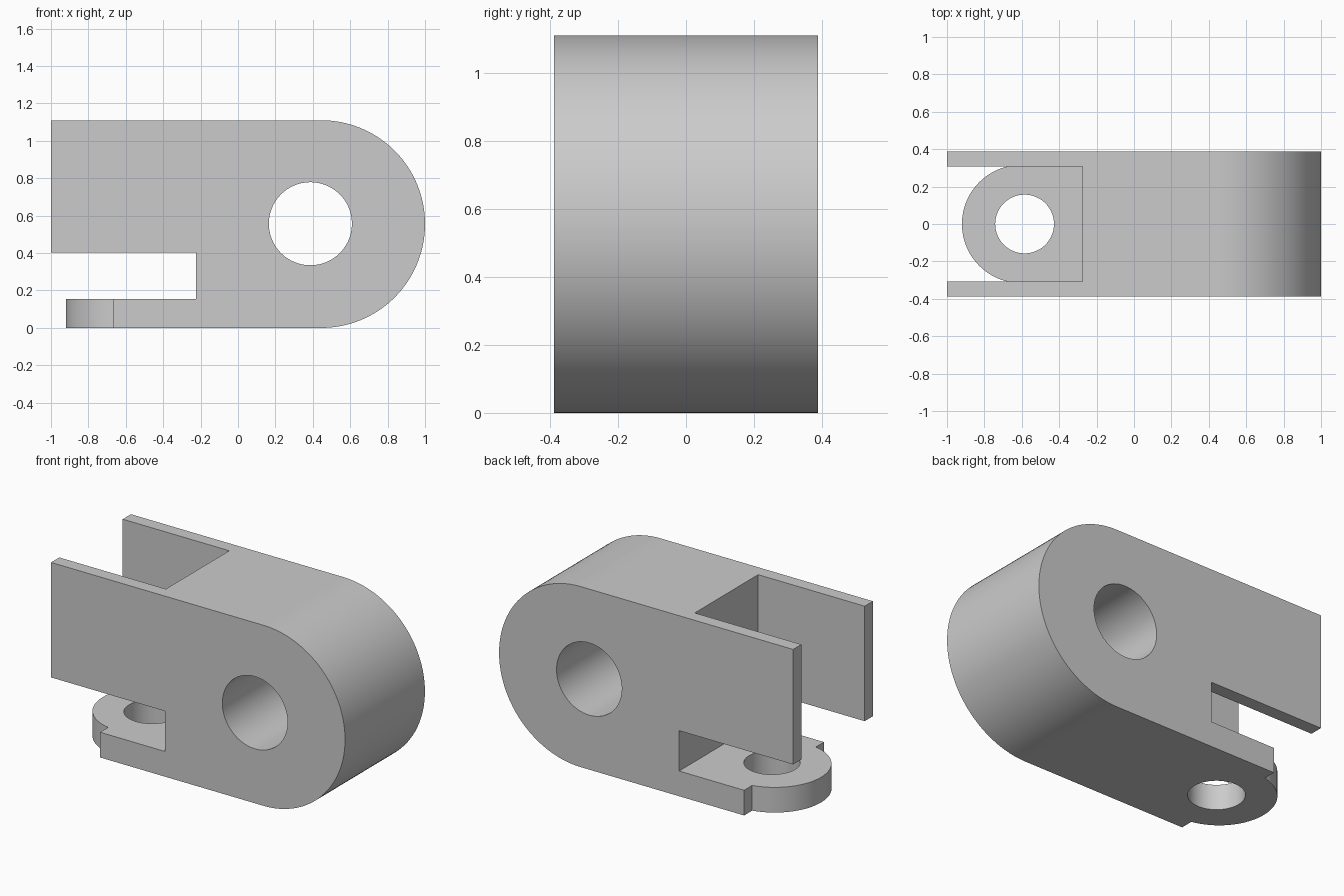
import bpy, bmesh
from math import radians, sin, cos, pi
from mathutils import Matrix

if "Cube" in bpy.data.objects:
    bpy.data.objects.remove(bpy.data.objects["Cube"], do_unlink=True)

HEIGHT, HALF_WIDTH = 1.11, 0.388
RADIUS = HEIGHT / 2
TAB_TOP, SLOT_TOP = 0.155, 0.403

grey = bpy.data.materials.new("light_grey")
grey.use_nodes = True
colour = (0.6, 0.6, 0.6, 1)
grey.diffuse_color = colour
grey.node_tree.nodes["Principled BSDF"].inputs["Base Color"].default_value = colour


def make_object(name, bm):
    bmesh.ops.recalc_face_normals(bm, faces=bm.faces)
    mesh = bpy.data.meshes.new(name)
    bm.to_mesh(mesh)
    bm.free()
    mesh.materials.append(grey)
    obj = bpy.data.objects.new(name, mesh)
    bpy.context.collection.objects.link(obj)
    return obj


def cylinder(name, radius, depth, location, along_y=False):
    bm = bmesh.new()
    turn = Matrix.Rotation(pi / 2 if along_y else 0, 4, 'X')
    bmesh.ops.create_cone(bm, cap_ends=True, segments=96, radius1=radius, radius2=radius,
                          depth=depth, matrix=Matrix.Translation(location) @ turn)
    return make_object(name, bm)


def box(name, low, high):
    bm = bmesh.new()
    bmesh.ops.create_cube(bm, size=1)
    for v in bm.verts:
        v.co = [a + (c + 0.5) * (b - a) for a, b, c in zip(low, high, v.co)]
    return make_object(name, bm)


def combine(target, other, operation):
    mod = target.modifiers.new(other.name, 'BOOLEAN')
    mod.operation, mod.solver, mod.object = operation, 'EXACT', other
    bpy.context.view_layer.objects.active = target
    bpy.ops.object.modifier_apply(modifier=mod.name)
    bpy.data.objects.remove(other, do_unlink=True)


# Body: side outline with rounded end and side slot, extruded across the width
steps = 64
arc = [(1 - RADIUS + RADIUS * cos(a), RADIUS + RADIUS * sin(a))
       for a in (-pi / 2 + pi * i / steps for i in range(steps + 1))]
outline = [(-0.667, 0)] + arc + [(-1, HEIGHT), (-1, SLOT_TOP), (-0.225, SLOT_TOP),
                                 (-0.225, TAB_TOP), (-0.667, TAB_TOP)]
bm = bmesh.new()
face = bm.faces.new([bm.verts.new((x, -HALF_WIDTH, z)) for x, z in outline])
side = bmesh.ops.extrude_face_region(bm, geom=[face])["geom"]
bmesh.ops.translate(bm, vec=(0, 2 * HALF_WIDTH, 0),
                    verts=[v for v in side if isinstance(v, bmesh.types.BMVert)])
body = make_object("clevis_body", bm)

# Channel between the two arms
combine(body, box("channel", (-1.2, -0.308, 0.28), (-0.275, 0.308, 1.3)), 'DIFFERENCE')
# Rounded end of the lower tab
combine(body, cylinder("tab_end", 0.316, TAB_TOP, (-0.604, 0, TAB_TOP / 2)), 'UNION')
# Pin holes
combine(body, cylinder("tab_hole", 0.157, 0.3, (-0.585, 0, 0.08)), 'DIFFERENCE')
combine(body, cylinder("main_hole", 0.222, 1, (0.387, 0, 0.557), True), 'DIFFERENCE')

# Smooth the curved walls, keep the edges sharp
bpy.ops.object.select_all(action='DESELECT')
body.select_set(True)
bpy.context.view_layer.objects.active = body
bpy.ops.object.shade_smooth_by_angle(angle=radians(30))
